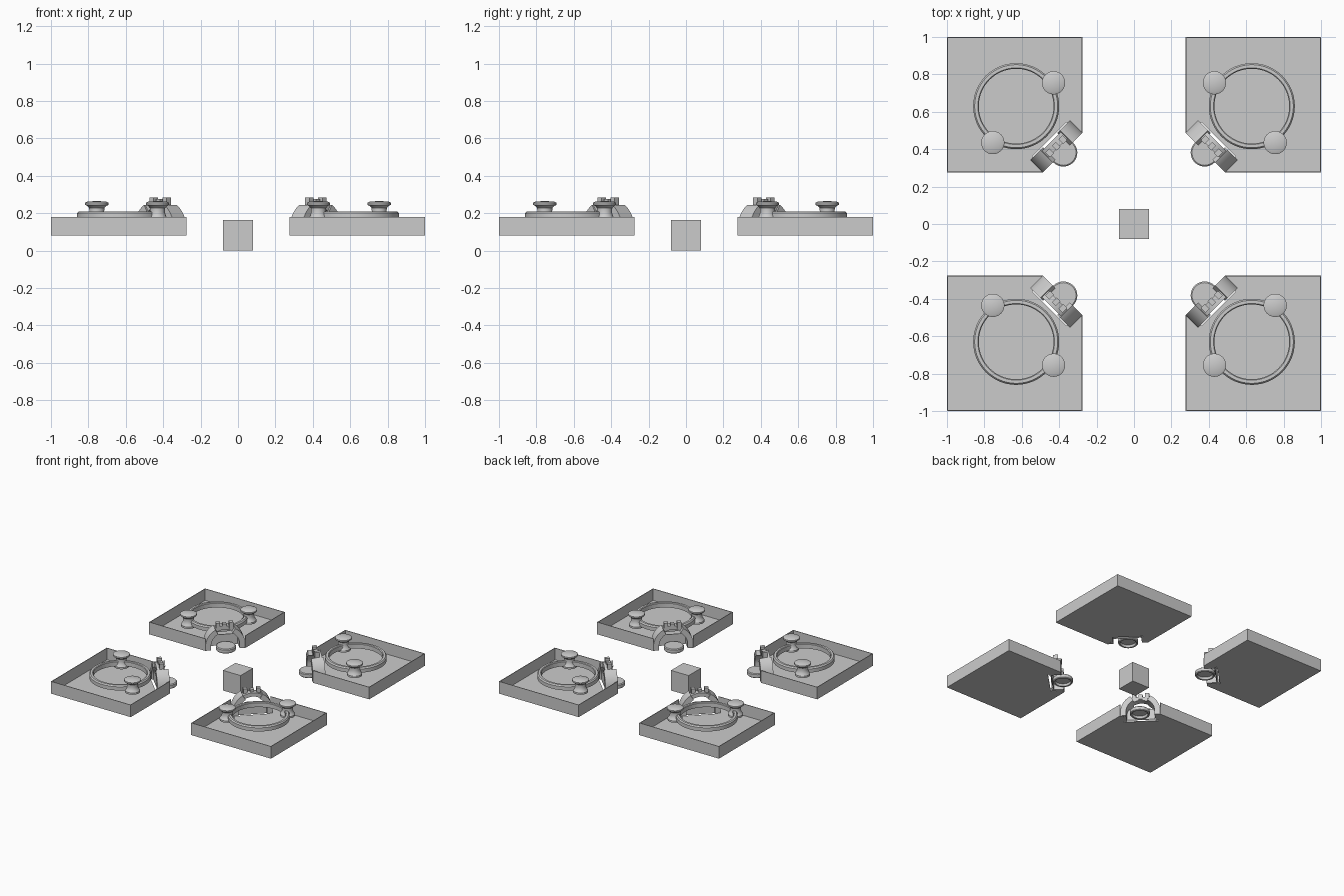
import bpy, bmesh, math

if "Cube" in bpy.data.objects:
    bpy.data.objects.remove(bpy.data.objects["Cube"])

S = math.sqrt(0.5)


def gate(lat, diag, z):
    """Local gate coordinates (sideways, distance from centre, up) to world."""
    return ((diag + lat) * S, (diag - lat) * S, z)


def make(name, bm, smooth=False, mirror=True):
    bmesh.ops.recalc_face_normals(bm, faces=bm.faces[:])
    me = bpy.data.meshes.new(name)
    bm.to_mesh(me)
    bm.free()
    ob = bpy.data.objects.new(name, me)
    bpy.context.collection.objects.link(ob)
    if smooth:
        bpy.ops.object.select_all(action='DESELECT')
        bpy.context.view_layer.objects.active = ob
        ob.select_set(True)
        bpy.ops.object.shade_smooth_by_angle(angle=math.radians(35))
    if mirror:
        m = ob.modifiers.new("four_corners", 'MIRROR')
        m.use_axis = (True, True, False)
        m.use_clip = False
        m.use_mirror_merge = False
    return ob


def prism(bm, a, b):
    """Solid between two matching outlines."""
    va = [bm.verts.new(p) for p in a]
    vb = [bm.verts.new(p) for p in b]
    bm.faces.new(va)
    bm.faces.new(vb[::-1])
    n = len(va)
    for i in range(n):
        j = (i + 1) % n
        bm.faces.new((va[i], va[j], vb[j], vb[i]))


def lathe(name, cx, cy, profile, steps=40, closed=False):
    bm = bmesh.new()
    rings = []
    for r, z in profile:
        if r == 0:
            rings.append([bm.verts.new((cx, cy, z))] * steps)
        else:
            rings.append([bm.verts.new((cx + r * math.cos(t), cy + r * math.sin(t), z))
                          for t in (2 * math.pi * i / steps for i in range(steps))])
    pairs = list(zip(rings, rings[1:]))
    if closed:
        pairs.append((rings[-1], rings[0]))
    for a, b in pairs:
        for i in range(steps):
            j = (i + 1) % steps
            bm.faces.new(list(dict.fromkeys((a[i], a[j], b[j], b[i]))))
    return make(name, bm, True)


def gate_box(bm, l0, l1, d0, d1, z0, z1):
    sq = [(l0, d0), (l1, d0), (l1, d1), (l0, d1)]
    prism(bm, [gate(l, d, z0) for l, d in sq], [gate(l, d, z1) for l, d in sq])


def arc(r0, r1, a0, a1, zc, n=20):
    """Arch band outline, with straight legs where it reaches the springing."""
    angs = [math.radians(a0 + (a1 - a0) * i / n) for i in range(n + 1)]
    out = [(r1 * math.cos(t), zc + r1 * math.sin(t)) for t in angs]
    inn = [(r0 * math.cos(t), zc + r0 * math.sin(t)) for t in reversed(angs)]
    if a0 == 0:
        out.insert(0, (r1, 0.082))
        inn.append((r0, 0.082))
    if a1 == 180:
        out.append((-r1, 0.082))
        inn.insert(0, (-r0, 0.082))
    return out + inn


def arch_band(bm, outline, d0, d1):
    prism(bm, [gate(l, d0, z) for l, z in outline], [gate(l, d1, z) for l, z in outline])


# Centre block
bm = bmesh.new()
sq = [(-.08, -.08), (.08, -.08), (.08, .08), (-.08, .08)]
prism(bm, [(x, y, 0) for x, y in sq], [(x, y, .165) for x, y in sq])
make("centre_block", bm, mirror=False)

# Tray floor, notched behind the gate
bm = bmesh.new()
notch = [gate(l, d, 0)[:2] for l, d in ((-.13, .541), (-.13, .64), (.13, .64), (.13, .541))]
edge = [(.49, .275), (1, .275), (1, 1), (.275, 1), (.275, .49)]
floor = edge + notch
prism(bm, [(x, y, .08) for x, y in floor], [(x, y, .085) for x, y in floor])
make("tray_floor", bm)

# Tray walls, open at the gate
bm = bmesh.new()
t = .005
inner = [(.49, .275 + t), (1 - t, .275 + t), (1 - t, 1 - t), (.275 + t, 1 - t), (.275 + t, .49)]
wall = edge + inner[::-1]
prism(bm, [(x, y, .08) for x, y in wall], [(x, y, .18) for x, y in wall])
make("tray_walls", bm)

# Hoop in each tray
lathe("hoop", .63, .63, [(.2, .17), (.23, .17), (.23, .2), (.222, .21), (.205, .21), (.2, .205)],
      64, closed=True)

# Spool posts standing on the hoop
spool = [(0, .155), (.056, .155), (.056, .17), (.045, .185), (.039, .205), (.041, .228),
         (.052, .24), (.062, .244), (.062, .256), (.05, .262), (0, .266)]
for k, (x, y) in enumerate(((.43, .755), (.755, .435))):
    lathe("spool_post_%d" % (k + 1), x, y, spool)

# Gate arch: slim crown band with deeper shoulders
bm = bmesh.new()
arch_band(bm, arc(.112, .143, 0, 180, .115, 32), .575, .625)
arch_band(bm, arc(.108, .15, 0, 60, .115), .54, .635)
arch_band(bm, arc(.108, .15, 120, 180, .115), .54, .635)
make("gate_arch", bm, True)

# Prongs on the crown
bm = bmesh.new()
for l, top in ((-.05, .285), (0, .275), (.05, .285)):
    gate_box(bm, l - .015, l + .015, .57, .605, .235, top)
make("gate_prongs", bm)

# Plate behind the gate
bm = bmesh.new()
gate_box(bm, -.105, .105, .615, .622, .082, .17)
make("gate_plate", bm)

# Dish in the gate mouth, hollow underneath
lathe("gate_dish", .378, .382, [(0, .1), (.055, .1), (.06, .082), (.07, .08), (.075, .085),
                                (.075, .11), (.068, .116), (0, .116)])
